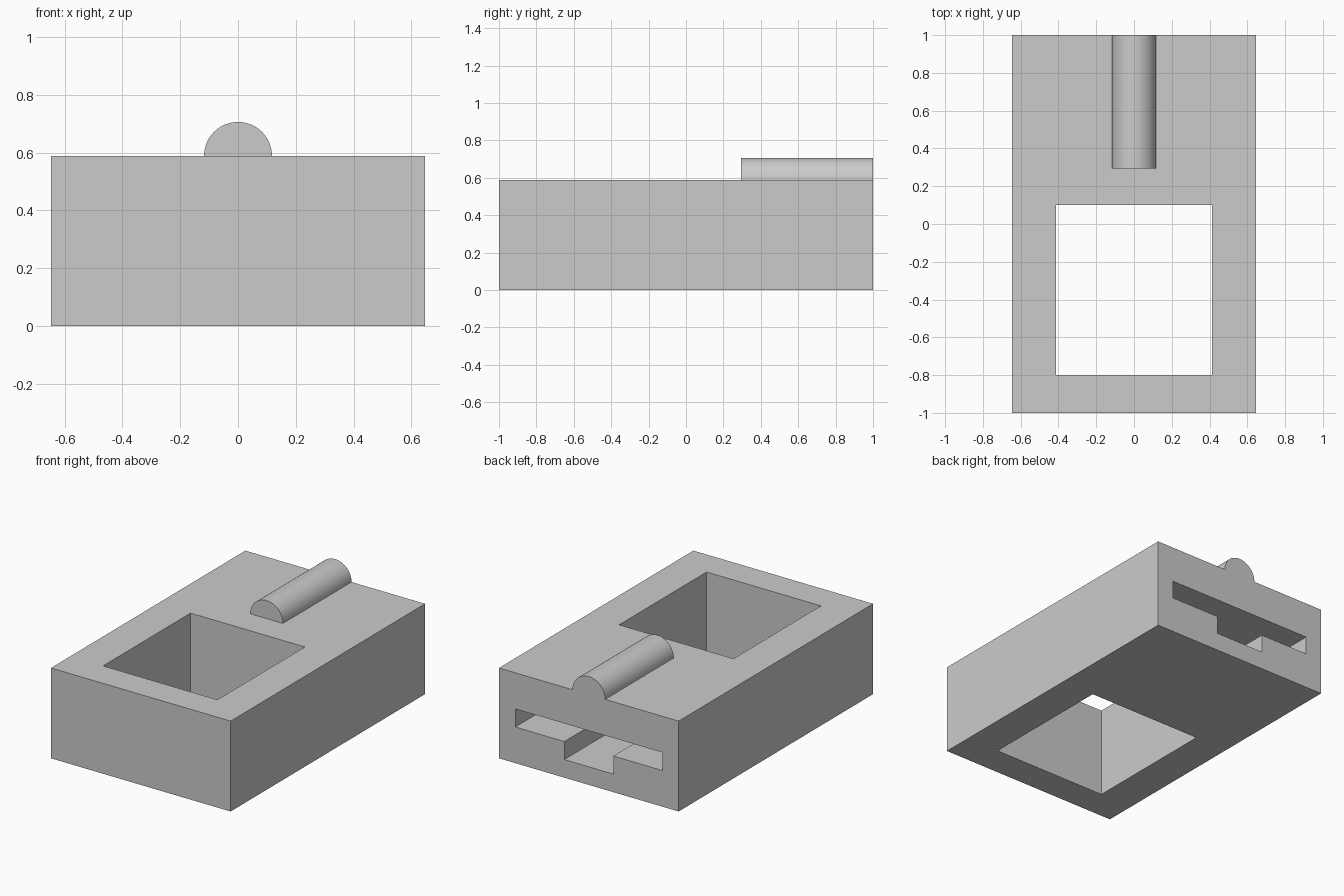
import bpy, bmesh, math
from mathutils import Vector

cube = bpy.data.objects.get("Cube")
if cube:
    bpy.data.objects.remove(cube, do_unlink=True)

U = 2 / 17          # module all the main sizes follow
BACK = 1.0
TOP = 5 * U
HALF_W = 5.5 * U

grey = bpy.data.materials.new("plain grey")
grey.use_nodes = True
colour = (0.6, 0.6, 0.6, 1)
grey.diffuse_color = colour
grey.node_tree.nodes["Principled BSDF"].inputs["Base Color"].default_value = colour


def extrude_profile(name, profile, y0, y1):
    """Solid from an x-z outline, swept along y."""
    bm = bmesh.new()
    face = bm.faces.new([bm.verts.new((x, y0, z)) for x, z in profile])
    swept = bmesh.ops.extrude_face_region(bm, geom=[face])
    verts = [g for g in swept["geom"] if isinstance(g, bmesh.types.BMVert)]
    bmesh.ops.translate(bm, verts=verts, vec=Vector((0, y1 - y0, 0)))
    bmesh.ops.recalc_face_normals(bm, faces=bm.faces)
    mesh = bpy.data.meshes.new(name)
    bm.to_mesh(mesh)
    bm.free()
    mesh.materials.append(grey)
    obj = bpy.data.objects.new(name, mesh)
    bpy.context.collection.objects.link(obj)
    return obj


def rectangle(half_width, z0, z1):
    return [(-half_width, z0), (half_width, z0), (half_width, z1), (-half_width, z1)]


def select_only(obj):
    bpy.ops.object.select_all(action='DESELECT')
    obj.select_set(True)
    bpy.context.view_layer.objects.active = obj


def cut(target, cutter):
    cutter.hide_render = True
    mod = target.modifiers.new("cut", 'BOOLEAN')
    mod.operation = 'DIFFERENCE'
    mod.solver = 'EXACT'
    mod.object = cutter
    select_only(target)
    bpy.ops.object.modifier_apply(modifier=mod.name)
    bpy.data.objects.remove(cutter, do_unlink=True)


# Main block
body = extrude_profile("body", rectangle(HALF_W, 0, TOP), -1, BACK)

# Window straight through from top to bottom
cut(body, extrude_profile("window_cutter", rectangle(3.5 * U, -U, TOP + U), -0.8, 0.1))

# Blind T-shaped slot opening at the back
right_half = [(1.5 * U, U), (1.5 * U, 2 * U), (4.5 * U, 2 * U), (4.5 * U, 3 * U)]
left_half = [(-x, z) for x, z in reversed(right_half)]
cut(body, extrude_profile("slot_cutter", right_half + left_half, BACK - 6 * U, BACK + U))

# Half-round rib lying on the top
STEPS = 32
arc = [(U * math.cos(math.pi * i / STEPS), TOP + U * math.sin(math.pi * i / STEPS))
       for i in range(STEPS + 1)]
rib = extrude_profile("top_rib", arc, BACK - 6 * U, BACK)
select_only(rib)
bpy.ops.object.shade_smooth_by_angle(angle=math.radians(30))
